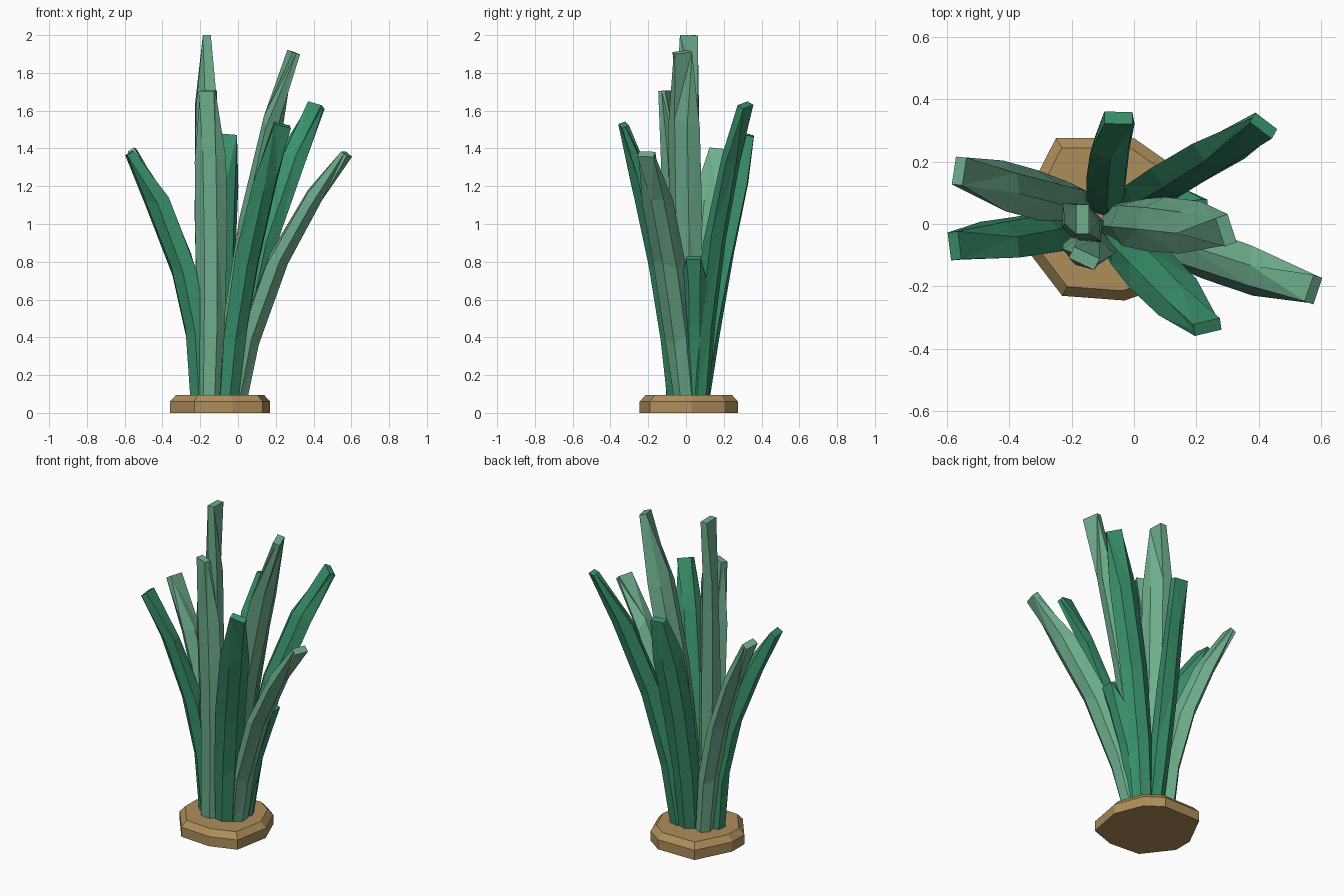
import bpy, bmesh, math, random
from mathutils import Vector, Quaternion

random.seed(4)
cube = bpy.data.objects.get("Cube")
if cube:
    bpy.data.objects.remove(cube, do_unlink=True)


def material(name, rgb):
    mat = bpy.data.materials.new(name)
    mat.use_nodes = True
    color = (*rgb, 1.0)
    mat.diffuse_color = color
    mat.node_tree.nodes["Principled BSDF"].inputs["Base Color"].default_value = color
    return mat


light_green = material("light_green", (0.155, 0.42, 0.265))
dark_green = material("dark_green", (0.04, 0.28, 0.145))
tan = material("tan_soil", (0.42, 0.27, 0.105))


def loft(name, rings, mat):
    """Skin a stack of equal rings and cap both ends."""
    bm = bmesh.new()
    loops = [[bm.verts.new(p) for p in ring] for ring in rings]
    n = len(loops[0])
    for low, high in zip(loops, loops[1:]):
        for i in range(n):
            j = (i + 1) % n
            bm.faces.new((low[i], low[j], high[j], high[i]))
    bm.faces.new(loops[0][::-1])
    bm.faces.new(loops[-1])
    bmesh.ops.triangulate(bm, faces=[f for f in bm.faces if len(f.verts) == 4])
    bmesh.ops.recalc_face_normals(bm, faces=bm.faces)
    mesh = bpy.data.meshes.new(name)
    bm.to_mesh(mesh)
    bm.free()
    mesh.materials.append(mat)
    obj = bpy.data.objects.new(name, mesh)
    bpy.context.collection.objects.link(obj)
    return obj


# Along each leaf: position, width, thickness, corner squareness
STATIONS = [(0, .12, .085, .5), (.25, .15, .10, .45), (.52, .17, .10, .4),
            (.79, .17, .085, .4), (1, .09, .04, 1)]


def leaf(name, mat, base, mid, tip, angle, roll, size=1.0):
    """Flat blade bending from base through mid, its body rolled against the blunt tip."""
    a, m, b = Vector((*base, .05)), Vector(mid), Vector(tip)
    ctrl = 2 * m - (a + b) / 2
    across = Vector((math.cos(math.radians(angle)), math.sin(math.radians(angle)), 0))
    rings = []
    for t, width, thick, square in STATIONS:
        centre = a * (1 - t) ** 2 + ctrl * 2 * t * (1 - t) + b * t * t
        tangent = ((ctrl - a) * (1 - t) + (b - ctrl) * t).normalized()
        if t == 0:
            tangent = Vector((0, 0, 1))
        side = (across - tangent * across.dot(tangent)).normalized()
        if t < 1:
            side = Quaternion(tangent, math.radians(roll)) @ side
        normal = tangent.cross(side)
        jitter = 0.04 if 0 < t < 1 else 0
        ring = []
        for u, v in ((1, 0), (square, 1), (-square, 1), (-1, 0), (-square, -1), (square, -1)):
            k = size * (1 + random.uniform(-jitter, jitter)) / 2
            # Stagger the rings lengthwise for a faceted, irregular surface
            slide = tangent * random.uniform(-jitter, jitter)
            ring.append(centre + side * u * width * k + normal * v * thick * k + slide)
        rings.append(ring)
    return loft(name, rings, mat)


# Soil plate with a chamfered rim
outline = [(-.25, .275), (0, .275), (.10, .205), (.17, .03), (.13, -.19),
           (-.03, -.245), (-.23, -.23), (-.36, -.06), (-.36, .06)]
middle = Vector((-.095, .015))


def plate_ring(z, scale):
    return [(*(middle + (Vector(p) - middle) * scale), z) for p in outline]


loft("soil_plate", [plate_ring(0, 1), plate_ring(.06, 1), plate_ring(.095, .88)], tan)

# Leaves leaning to the right side
leaf("leaf_right_front", dark_green, (-.2, -.01), (-.285, -.03, .75), (-.575, -.07, 1.375), 97, 42)
leaf("leaf_right_back", light_green, (-.17, .06), (-.28, .085, .76), (-.56, .17, 1.39), 85, 15)

# Leaves leaning back
leaf("leaf_back", dark_green, (-.08, .07), (-.085, .185, .8), (-.05, .34, 1.47), 0, 35)
leaf("leaf_back_left", dark_green, (-.01, .07), (.13, .15, .9), (.415, .315, 1.63), -30, 15)

# Leaves leaning to the left side
leaf("leaf_left_tall", light_green, (-.06, .01), (.065, 0, 1.0), (.295, -.02, 1.91), -70, -40, 1.06)
leaf("leaf_left_low", light_green, (0, 0), (.19, -.085, .76), (.575, -.21, 1.37), 70, 25)
leaf("leaf_left_short", dark_green, (0, .04), (.07, .045, .45), (.22, .04, .82), 90, 0, .85)

# Leaf leaning forward
leaf("leaf_front", dark_green, (-.05, -.045), (.045, -.14, .8), (.235, -.33, 1.525), 8, 32)

# Upright leaves
leaf("leaf_upright_tall", light_green, (-.15, 0), (-.165, 0, 1.05), (-.165, .015, 2), 90, 45, 1.05)
leaf("leaf_upright_front", light_green, (-.15, -.06), (-.14, -.07, .9), (-.16, -.11, 1.705), -25, 20)
